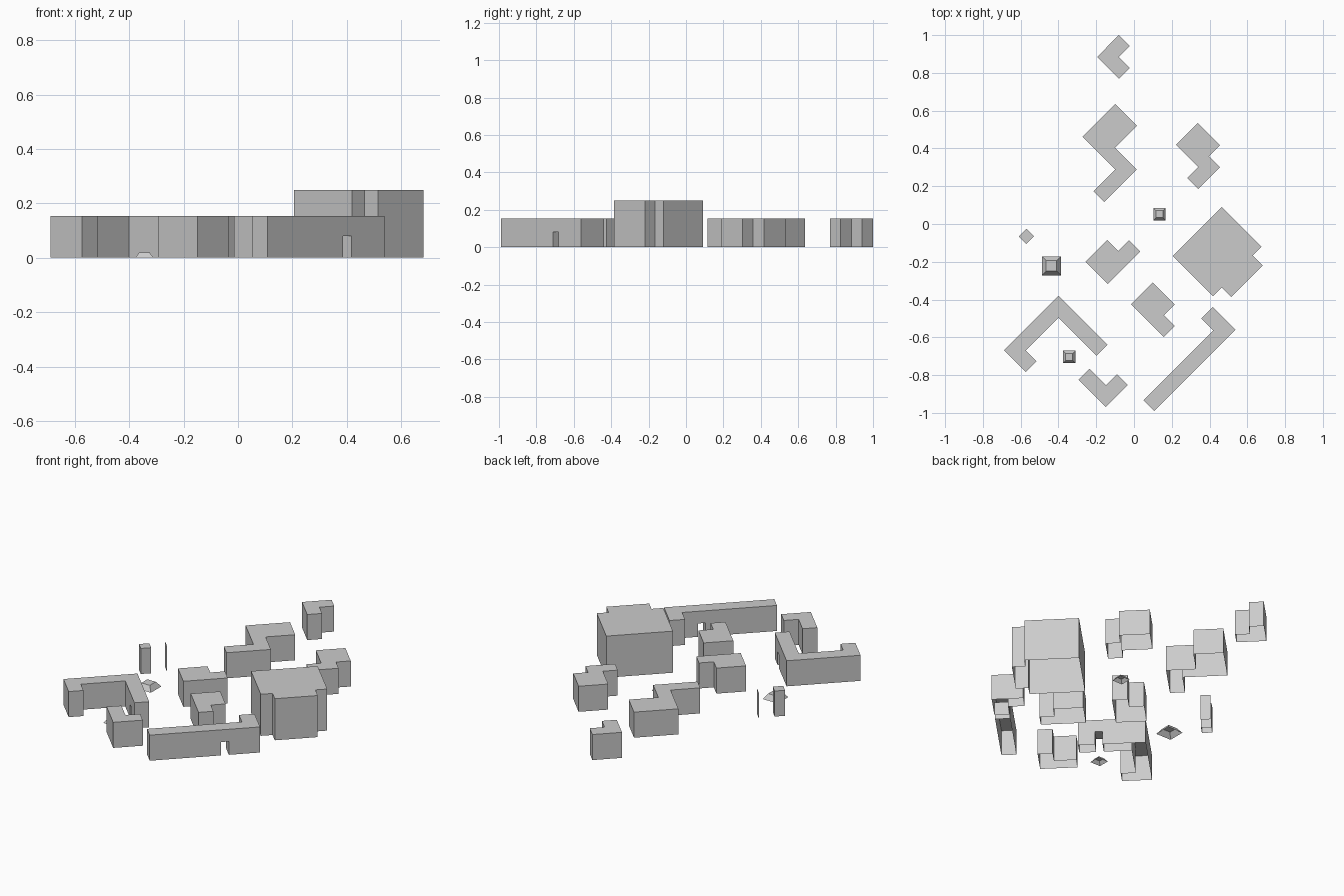
import bpy, bmesh, math
from mathutils import Matrix

if "Cube" in bpy.data.objects:
    bpy.data.objects.remove(bpy.data.objects["Cube"])

S = 0.0577      # plan module: x/y step of one diagonal grid unit
H = 0.153       # ordinary building height


def add_object(name, bm):
    mesh = bpy.data.meshes.new(name)
    bm.to_mesh(mesh)
    bm.free()
    obj = bpy.data.objects.new(name, mesh)
    bpy.context.collection.objects.link(obj)
    return obj


def plan(start, runs):
    """Trace a diagonal plan: runs alternate south-east and north-east."""
    x, y = start
    pts = [(x, y)]
    for i, r in enumerate(runs):
        x += r * S
        y += r * S * (1 if i % 2 else -1)
        pts.append((x, y))
    return pts


def building(name, start, runs, height=H, door=None):
    bm = bmesh.new()
    base = bm.faces.new([bm.verts.new((x, y, 0)) for x, y in plan(start, runs)])
    top = bmesh.ops.extrude_face_region(bm, geom=[base])["geom"]
    bmesh.ops.translate(bm, vec=(0, 0, height),
                        verts=[v for v in top if isinstance(v, bmesh.types.BMVert)])
    # keep the prism closed for the doorway cut
    if not any(f.calc_center_median().z < 1e-5 for f in bm.faces):
        bm.faces.new([v for v in bm.verts if v.co.z < 1e-5])
    bmesh.ops.recalc_face_normals(bm, faces=bm.faces[:])
    obj = add_object(name, bm)
    if door:
        cut_passage(obj, *door)
    # buildings are open underneath
    bm = bmesh.new()
    bm.from_mesh(obj.data)
    floor = [f for f in bm.faces if all(abs(v.co.z) < 1e-4 for v in f.verts)]
    bmesh.ops.delete(bm, geom=floor, context='FACES')
    bm.to_mesh(obj.data)
    bm.free()
    return obj


def cut_passage(obj, x, y, angle):
    """Cut a through passage running along the given angle."""
    bm = bmesh.new()
    bmesh.ops.create_cube(bm, size=1, matrix=Matrix.Translation((x, y, 0.015))
                          @ Matrix.Rotation(math.radians(angle), 4, 'Z')
                          @ Matrix.Diagonal((0.11, 0.042, 0.13, 1)))
    cutter = add_object("passage_cutter", bm)
    cutter.hide_render = True
    mod = obj.modifiers.new("passage", 'BOOLEAN')
    mod.operation = 'DIFFERENCE'
    mod.solver = 'EXACT'
    mod.object = cutter
    bpy.context.view_layer.objects.active = obj
    bpy.ops.object.modifier_apply(modifier=mod.name)
    bpy.data.objects.remove(cutter)


def plinth(name, x, y, half, height):
    """Low square frustum, open underneath."""
    bm = bmesh.new()
    bmesh.ops.create_cone(bm, segments=4, cap_ends=True,
                          radius1=half * math.sqrt(2), radius2=half * 0.56 * math.sqrt(2),
                          depth=height, matrix=Matrix.Translation((x, y, height / 2))
                          @ Matrix.Rotation(math.radians(45), 4, 'Z'))
    # align the square with the axes
    if max(v.co.x for v in bm.verts) - x > half * 1.2:
        bmesh.ops.rotate(bm, cent=(x, y, 0), verts=bm.verts[:],
                         matrix=Matrix.Rotation(math.radians(45), 3, 'Z'))
    bmesh.ops.delete(bm, geom=[f for f in bm.faces if f.normal.z < -0.9], context='FACES')
    add_object(name, bm)


# Buildings
building("north_house", (-.08, 1.0), [1, -1, 1, -1, -2])
building("zigzag_house", (-.10, .635), [2, -2, 2, -3, -1, 2, -3])
building("north_east_house", (.337, .535), [2.05, -1, 1, -2, -1, 1, -2.05])
building("main_hall", (.465, .09), [3.65, -.8, .9, -2.9, -.85, -.8, -3.7], height=.249)
building("central_house", (-.142, -.085), [1, 1, 1.05, -3, -2.05])
building("south_central_house", (.10, -.31), [2, -1, 1, -1, -3])
building("courtyard_block", (-.40, -.38), [4.5, -1, -3.5, -3, 1, -1, -2],
         door=(-.249, -.589, 45))
building("south_house", (-.235, -.767), [1.5, 1, 1, -2, -2.5])
building("long_block", (.417, -.439), [2.1, -7.45, -1, 6.4, -1.1],
         door=(.376, -.671, -45))
building("small_tower", (-.57, -.025), [.7, -.7, -.7])

# Thin freestanding wall
bm = bmesh.new()
bm.faces.new([bm.verts.new(p) for p in
              [(-.51, .04, 0), (-.47, 0, 0), (-.47, 0, H), (-.51, .04, H)]])
add_object("screen_wall", bm)

# Low plinths in the open spaces
plinth("east_plinth", .135, .052, .033, .02)
plinth("west_plinth", -.437, -.222, .05, .03)
plinth("courtyard_plinth", -.344, -.704, .033, .02)
